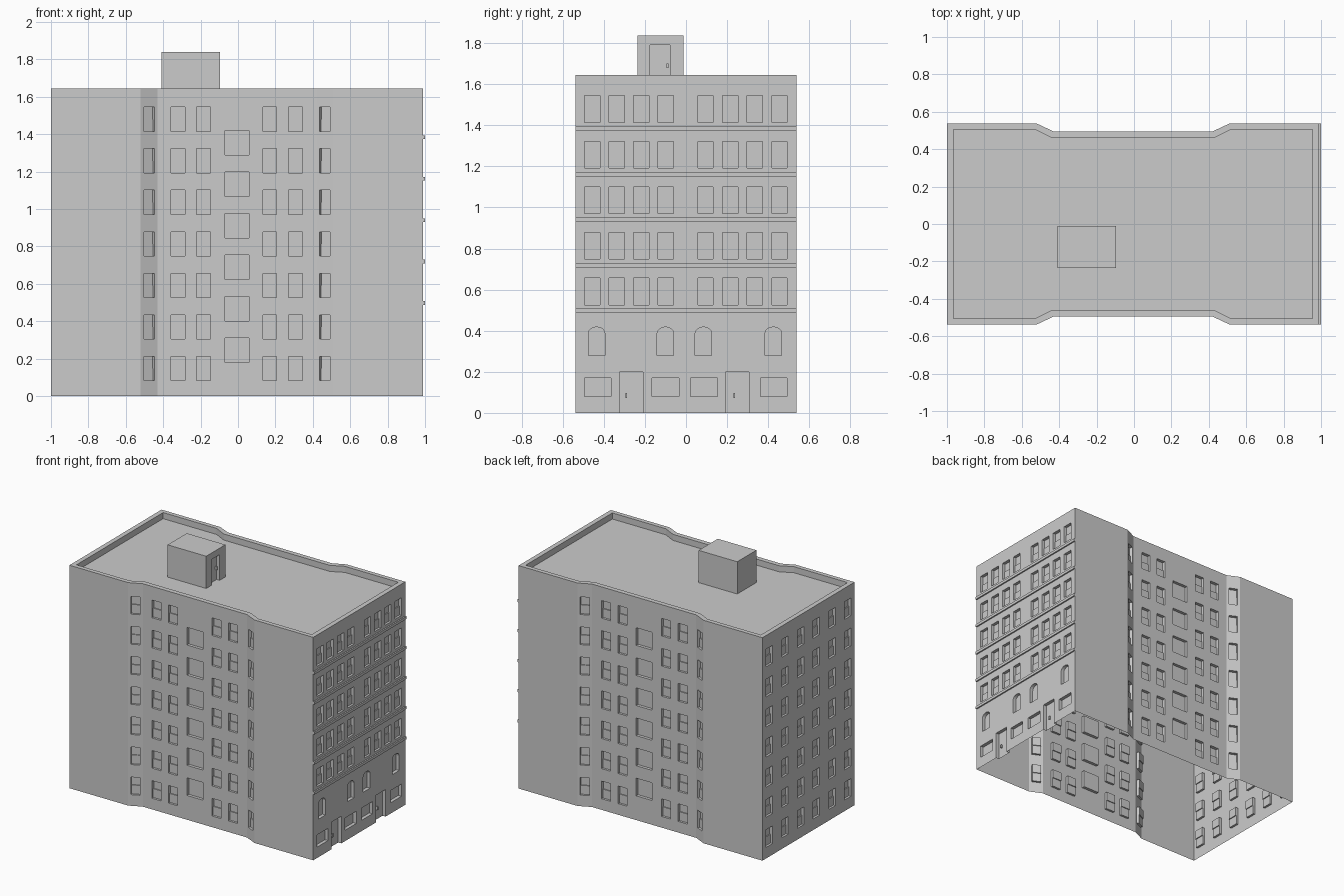
import bpy, bmesh, math
from mathutils import Vector

cube = bpy.data.objects.get("Cube")
if cube:
    bpy.data.objects.remove(cube, do_unlink=True)

grey = bpy.data.materials.new("plain_grey")
grey.use_nodes = True
grey.diffuse_color = (0.6, 0.6, 0.6, 1)
grey.node_tree.nodes["Principled BSDF"].inputs["Base Color"].default_value = (0.6, 0.6, 0.6, 1)

WALL_TOP, ROOF, FLOOR = 1.645, 1.6, 0.222
OUT = -0.02                       # cutters start just outside the wall


class Wall:
    """Wall frame: s runs along the wall, d goes inward, z is up."""
    def __init__(self, origin, tangent):
        self.o = Vector((*origin, 0))
        self.t = Vector((*tangent, 0)).normalized()
        self.n = Vector((-self.t.y, self.t.x, 0))

    def at(self, s, d, z):
        return self.o + self.t * s + self.n * d + Vector((0, 0, z))


def prism(bm, ring, vec):
    bottom = [bm.verts.new(p) for p in ring]
    top = [bm.verts.new(p + vec) for p in ring]
    bm.faces.new(bottom)
    bm.faces.new(top[::-1])
    for i in range(len(ring)):
        j = (i + 1) % len(ring)
        bm.faces.new((bottom[i], top[i], top[j], bottom[j]))


def make(name, bm):
    bmesh.ops.recalc_face_normals(bm, faces=bm.faces)
    mesh = bpy.data.meshes.new(name)
    bm.to_mesh(mesh)
    bm.free()
    mesh.materials.append(grey)
    obj = bpy.data.objects.new(name, mesh)
    bpy.context.collection.objects.link(obj)
    return obj


def panel(bm, wall, s0, s1, z0, z1, depth, start=OUT):
    ring = [wall.at(s, start, z) for s, z in ((s0, z0), (s1, z0), (s1, z1), (s0, z1))]
    prism(bm, ring, wall.n * (depth - start))


def sash(bm, wall, s, top, width=0.074):
    """Two-part window, its upper pane set deeper than the lower."""
    low, mid = top - 0.13, top - 0.065
    profile = [(OUT, low), (0.016, low), (0.016, mid), (0.023, mid), (0.023, top), (OUT, top)]
    prism(bm, [wall.at(s - width / 2, d, z) for d, z in profile], wall.t * width)


def arch(bm, wall, s, z0, z1, half, rise):
    ring = [wall.at(s + half, OUT, z0), wall.at(s - half, OUT, z0)]
    for i in range(9):
        a = math.pi * (1 - i / 8)
        ring.append(wall.at(s + half * math.cos(a), OUT, z1 - rise + rise * math.sin(a)))
    prism(bm, ring, wall.n * (0.025 - OUT))


def carve(obj, bm, base_z):
    """Cut the openings, then leave the shell open underneath."""
    cutter = make(obj.name + "_cutter", bm)
    cutter.hide_render = True
    mod = obj.modifiers.new("openings", "BOOLEAN")
    mod.operation, mod.solver, mod.object = "DIFFERENCE", "EXACT", cutter
    mesh = bpy.data.meshes.new_from_object(obj.evaluated_get(bpy.context.evaluated_depsgraph_get()))
    obj.modifiers.clear()
    obj.data = mesh
    bpy.data.objects.remove(cutter, do_unlink=True)
    bm = bmesh.new()
    bm.from_mesh(mesh)
    floor = [f for f in bm.faces if all(v.co.z < base_z + 1e-4 for v in f.verts)]
    bmesh.ops.delete(bm, geom=floor, context="FACES")
    bm.to_mesh(mesh)
    bm.free()


def outline(x0, x1, y_end, y_mid, z, shift):
    half = [(x0, -y_end), (-0.52 - shift, -y_end), (-0.43 - shift, -y_mid),
            (0.42 + shift, -y_mid), (0.51 + shift, -y_end), (x1, -y_end)]
    return [Vector((x, y, z)) for x, y in half + [(x, -y) for x, y in reversed(half)]]


# Building body with waisted long sides
bm = bmesh.new()
prism(bm, outline(-1, 0.99, 0.537, 0.495, 0, 0), Vector((0, 0, WALL_TOP)))
body = make("building_body", bm)

cut = bmesh.new()
# Sunken roof inside the parapet
prism(cut, outline(-0.965, 0.955, 0.505, 0.46, ROOF, 0.008), Vector((0, 0, 0.2)))

# Long sides: windows, stairwell windows, and windows on the slanted strips
rows = [1.544 - FLOOR * i for i in range(7)]
for side in (-1, 1):
    flat = Wall((0, side * 0.495), (-side, 0))
    slants = [Wall((x, side * 0.516), (-side * 0.09, k * 0.042))
              for x, k in ((0.465, -1), (-0.475, 1))]
    for top in rows:
        for x in (-0.32, -0.185, 0.17, 0.307):
            sash(cut, flat, -side * x, top)
        for wall in slants:
            sash(cut, wall, 0, top, 0.062)
    for top in rows[:-1]:
        a, b = sorted((side * 0.07, -side * 0.06))
        panel(cut, flat, a, b, top - 0.255, top - 0.125, 0.022)

# Plain end: six columns of windows
left = Wall((-1, 0), (0, -1))
for top in rows:
    for i in range(6):
        sash(cut, left, -0.457 + i * 0.183, top)

# Street end: upper windows, arched windows, shop windows, doors
right = Wall((0.99, 0), (0, 1))
for top in rows[:5]:
    for i in range(4):
        sash(cut, right, -0.456 + i * 0.119, top)
        sash(cut, right, 0.095 + i * 0.12, top)
for s in (-0.435, -0.1, 0.085, 0.425):
    arch(cut, right, s, 0.28, 0.418, 0.04, 0.03)
for s in (-0.43, -0.1, 0.088, 0.427):
    panel(cut, right, s - 0.065, s + 0.065, 0.08, 0.17, 0.025)
for s in (-0.267, 0.25):
    panel(cut, right, s - 0.057, s + 0.057, -0.05, 0.2, 0.025)
carve(body, cut, 0)

# Ledges between the upper floors of the street end
for i in range(5):
    bm = bmesh.new()
    z = 0.487 + i * 0.2215
    panel(bm, right, -0.537, 0.537, z, z + 0.02, 0.001, -0.01)
    make("floor_ledge", bm)

# Stair hut on the roof
bm = bmesh.new()
prism(bm, [Vector((x, y, ROOF)) for x, y in
           ((-0.41, -0.235), (-0.095, -0.235), (-0.095, -0.012), (-0.41, -0.012))],
      Vector((0, 0, 0.238)))
hut = make("roof_hut", bm)
hut_wall = Wall((-0.095, 0), (0, 1))
cut = bmesh.new()
panel(cut, hut_wall, -0.175, -0.078, ROOF - 0.05, 1.79, 0.025)
carve(hut, cut, ROOF)

# Door handles
for wall, s, z in ((right, -0.29, 0.085), (right, 0.235, 0.085), (hut_wall, -0.09, 1.69)):
    bm = bmesh.new()
    panel(bm, wall, s - 0.004, s + 0.004, z - 0.012, z + 0.012, 0.026, 0.012)
    make("door_handle", bm)
